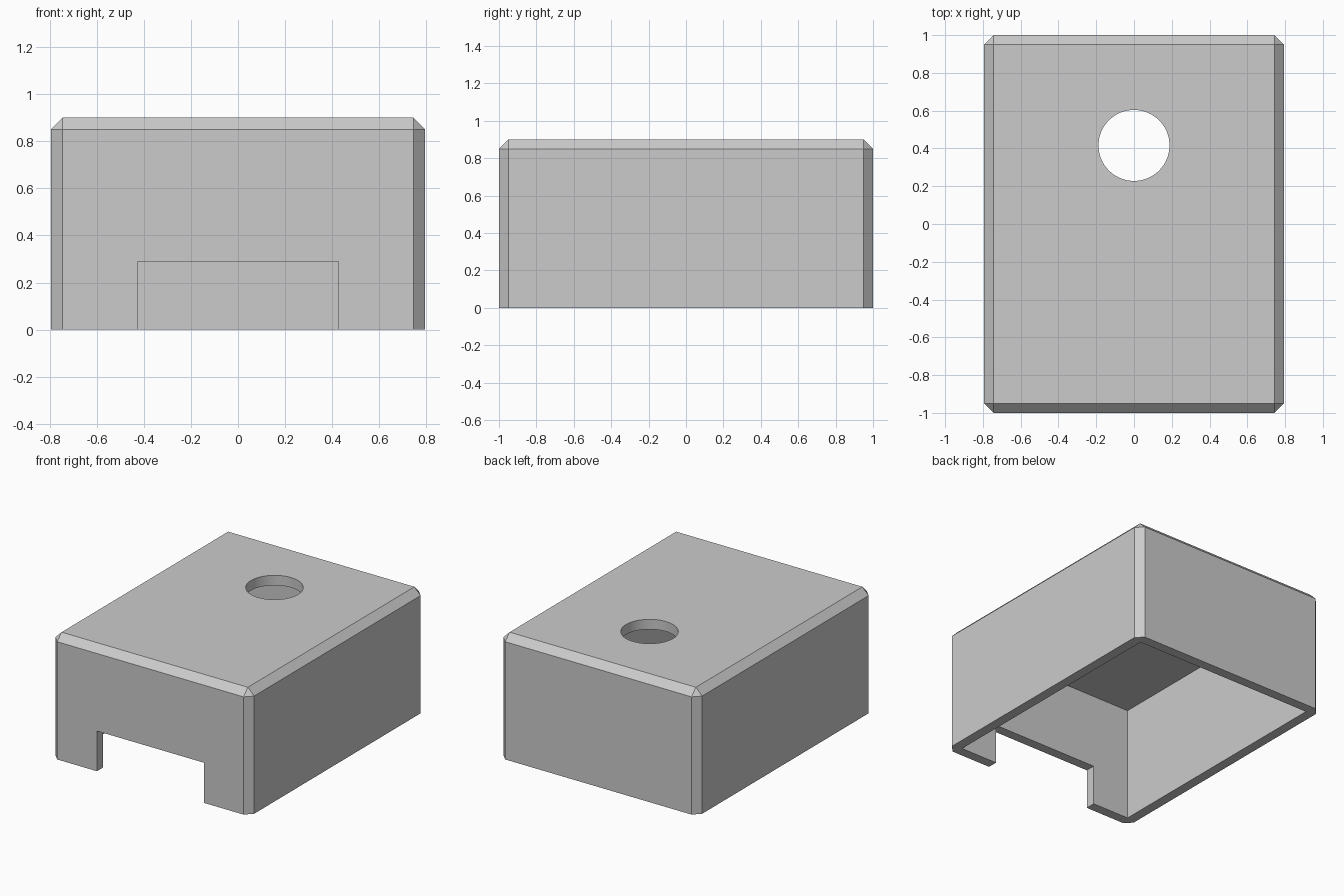
import bpy
import bmesh
from math import radians

WIDTH, DEPTH, HEIGHT = 1.588, 2.0, 0.9
WALL, CHAMFER = 0.072, 0.05

default = bpy.data.objects.get("Cube")
if default:
    bpy.data.objects.remove(default, do_unlink=True)

grey = bpy.data.materials.new("light grey")
grey.use_nodes = True
colour = (0.6, 0.6, 0.6, 1)
grey.diffuse_color = colour
grey.node_tree.nodes["Principled BSDF"].inputs["Base Color"].default_value = colour


def box(name, size, centre):
    bpy.ops.mesh.primitive_cube_add(size=1, location=centre)
    obj = bpy.context.object
    obj.name = name
    obj.scale = size
    bpy.ops.object.transform_apply(location=True, rotation=True, scale=True)
    obj.data.materials.append(grey)
    return obj


def cut(target, cutter):
    cutter.hide_render = True
    mod = target.modifiers.new(cutter.name, "BOOLEAN")
    mod.operation = "DIFFERENCE"
    mod.solver = "EXACT"
    mod.object = cutter
    bpy.context.view_layer.objects.active = target
    bpy.ops.object.modifier_apply(modifier=mod.name)
    bpy.data.objects.remove(cutter, do_unlink=True)


# Outer shell: every edge chamfered except those on the open bottom
cover = box("cover", (WIDTH, DEPTH, HEIGHT), (0, 0, HEIGHT / 2))
bm = bmesh.new()
bm.from_mesh(cover.data)
edges = [e for e in bm.edges if max(v.co.z for v in e.verts) > HEIGHT / 2]
bmesh.ops.bevel(bm, geom=edges, offset=CHAMFER, segments=1,
                profile=0.5, affect="EDGES")
bm.to_mesh(cover.data)
bm.free()

# Hollow inside, open at the bottom
inner_top = HEIGHT - WALL
cut(cover, box("cavity", (WIDTH - 2 * WALL, DEPTH - 2 * WALL, inner_top + 1),
               (0, 0, (inner_top - 1) / 2)))

# Notch in the lower front wall
notch_top = 0.29
cut(cover, box("notch", (0.854, 0.4, notch_top + 1),
               (0, -DEPTH / 2, (notch_top - 1) / 2)))

# Round hole through the top
bpy.ops.mesh.primitive_cylinder_add(vertices=64, radius=0.188, depth=0.5,
                                    location=(0, 0.416, HEIGHT))
hole = bpy.context.object
hole.name = "hole"
hole.data.materials.append(grey)
cut(cover, hole)

# Crisp chamfers, smooth hole wall
bpy.ops.object.select_all(action="DESELECT")
cover.select_set(True)
bpy.context.view_layer.objects.active = cover
bpy.ops.object.shade_smooth_by_angle(angle=radians(25))
